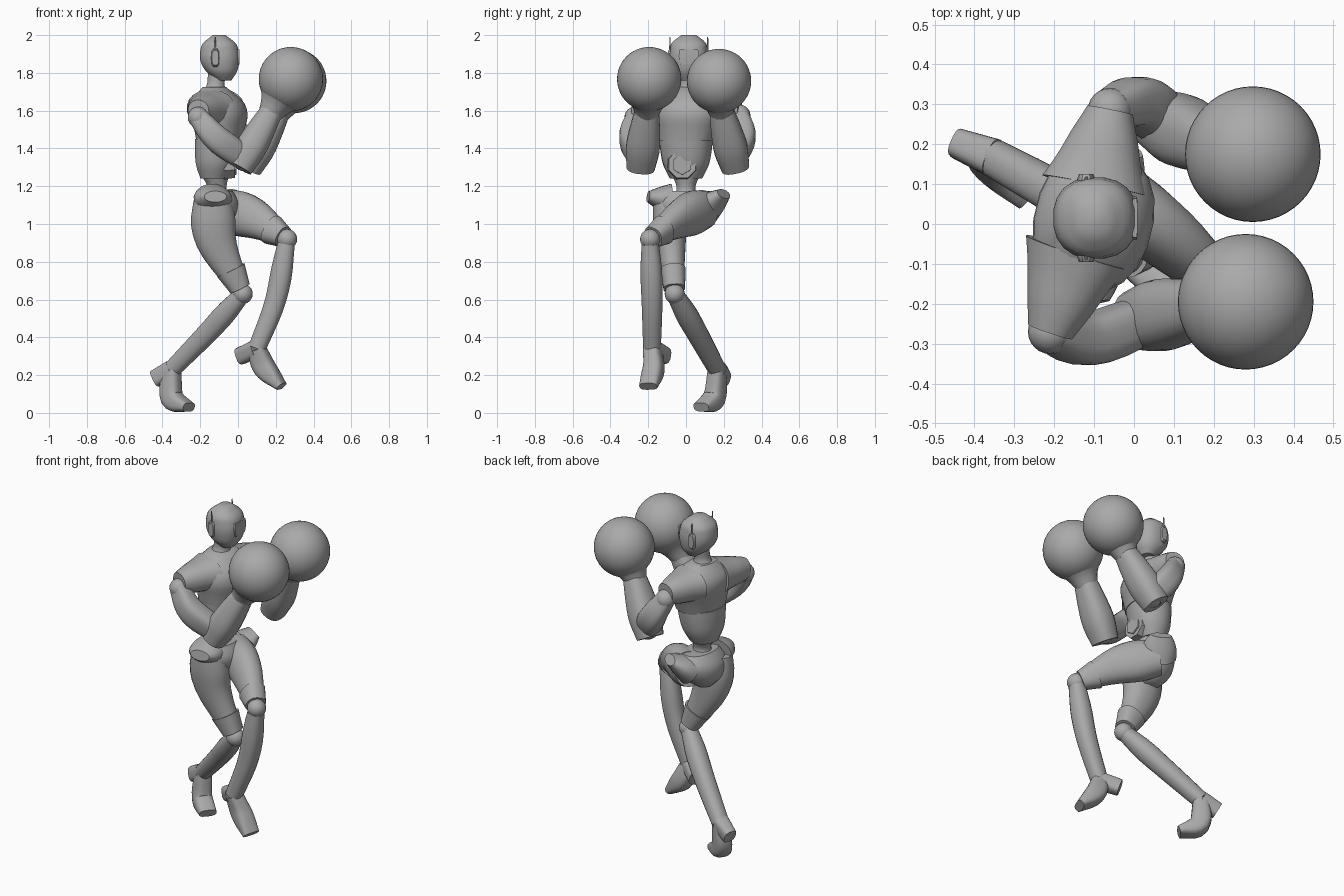
import bpy, bmesh, math
from mathutils import Vector

cube = bpy.data.objects.get("Cube")
if cube:
    bpy.data.objects.remove(cube, do_unlink=True)

grey = bpy.data.materials.new("plain grey")
grey.use_nodes = True
tone = (.4, .4, .4, 1)
grey.diffuse_color = tone
grey.node_tree.nodes["Principled BSDF"].inputs["Base Color"].default_value = tone

UP = Vector((0, 0, 1))
LEFTWARD = Vector((0, 1, 0))
SHOULDER_LINE = Vector((.24, .97, 0))


def finish(name, bm, sharp_angle):
    bmesh.ops.recalc_face_normals(bm, faces=bm.faces)
    mesh = bpy.data.meshes.new(name)
    bm.to_mesh(mesh)
    bm.free()
    mesh.materials.append(grey)
    part = bpy.data.objects.new(name, mesh)
    bpy.context.collection.objects.link(part)
    bpy.ops.object.select_all(action="DESELECT")
    part.select_set(True)
    bpy.context.view_layer.objects.active = part
    bpy.ops.object.shade_smooth_by_angle(angle=math.radians(sharp_angle))


def spline(values, t):
    """Smooth curve through evenly spaced numbers or points, t from 0 to 1."""
    if len(values) == 1:
        return values[0]
    values = [values[0] * 2 - values[1], *values, values[-1] * 2 - values[-2]]
    spans = len(values) - 3
    i = min(int(t * spans), spans - 1)
    f = t * spans - i
    a, b, c, d = values[i:i + 4]
    return b + ((c - a) + ((a * 2 - b * 5 + c * 4 - d) + (b * 3 - a - c * 3 + d) * f) * f) * (f / 2)


def skin(name, path, widths, ratio=(1,), side=LEFTWARD, axis=None, sides=20, power=2, rings=10):
    """Skin rounded cross-sections along a path; ratio is depth over width."""
    bm = bmesh.new()
    path = [Vector(p) for p in path]
    loops = []
    for r in range(rings + 1):
        t = r / rings
        ahead, behind = spline(path, min(t + .05, 1)), spline(path, max(t - .05, 0))
        along = axis or (ahead - behind).normalized()
        across = (side - along * side.dot(along)).normalized()
        out = along.cross(across)
        width, depth = spline(widths, t), spline(widths, t) * spline(ratio, t)
        loop = []
        for k in range(sides):
            turn = math.tau * (k + .5) / sides
            c, s = math.cos(turn), math.sin(turn)
            c = math.copysign(abs(c) ** (2 / power), c)
            s = math.copysign(abs(s) ** (2 / power), s)
            loop.append(bm.verts.new(spline(path, t) + across * (c * width) + out * (s * depth)))
        loops.append(loop)
    for low, high in zip(loops, loops[1:]):
        for k in range(sides):
            n = (k + 1) % sides
            bm.faces.new((low[k], low[n], high[n], high[k]))
    bm.faces.new(loops[0])
    bm.faces.new(loops[-1])
    finish(name, bm, sharp_angle=40)


def ball(name, centre, radius, segments=24):
    bm = bmesh.new()
    bmesh.ops.create_uvsphere(bm, u_segments=segments, v_segments=segments // 2, radius=radius)
    bmesh.ops.translate(bm, verts=bm.verts, vec=centre)
    finish(name, bm, sharp_angle=60)


# Head: one tapering shell from chin to flattened crown, and a thin face plate
brow = Vector((-.098, .015, 1.9))
skin("head", [(-.075, .015, 1.76), (-.093, .015, 1.84), (-.098, .015, 1.92), (-.1, .015, 2)],
     (.05, .085, .098, .103, .1, .09, .04), ratio=(.8, 1, 1.02, .85), axis=UP, power=2.3, rings=16)
skin("neck", [(-.125, .01, 1.69), (-.118, .01, 1.74), (-.11, .015, 1.8)], (.07, .047, .05), axis=UP)
skin("visor", [(.002, .015, 1.845), (.002, .015, 1.925)], (.045, .055, .05),
     ratio=(.13,), axis=UP, sides=8, power=6)

# Ear pods with aerials
for label, way in (("left", LEFTWARD), ("right", -LEFTWARD)):
    root = brow - UP * .02 - Vector((.022, 0, 0)) + way * .085
    skin(label + "_ear", [root, root + way * .025], (.05, .05, .04), ratio=(.45,),
         side=UP, sides=10, power=3, rings=2)
    stem = root + way * .015
    skin(label + "_aerial", [stem, stem + UP * .11], (.006, .003), sides=6, rings=1)

# Torso: abdomen and chest shell
skin("abdomen", [(-.125, 0, 1.24), (-.105, 0, 1.45)], (.085, .12, .135, .142),
     ratio=(.85,), side=SHOULDER_LINE, axis=UP, power=2.2)
skin("chest", [(-.1, 0, 1.44), (-.1, .01, 1.58), (-.125, .015, 1.725)],
     (.147, .165, .185, .17, .08), ratio=(.8, .8, .75), side=SHOULDER_LINE, axis=UP, power=2.2)

# Belly buckle: framed hexagon
for name, lead, radius, corners in (("buckle_frame", 0, .085, 8), ("buckle", .008, .06, 6)):
    rim = Vector((lead - .015, -.02, 1.315))
    skin(name, [rim - Vector((.06, 0, 0)), rim], (radius, radius * .9),
         side=SHOULDER_LINE, sides=corners, rings=1)

# Waist and pelvis
skin("waist", [(-.115, 0, 1.13), (-.11, 0, 1.19), (-.12, 0, 1.25)], (.07, .05, .07), axis=UP)
skin("pelvis", [(-.125, 0, .96), (-.105, 0, 1.175)], (.05, .12, .155, .165, .13),
     ratio=(.9, .78, .6), axis=UP)

# Legs: hip flare, thigh, knee cuff, knee, shin, heel and foot
legs = {
    "left": dict(flare=(-.03, .2, 1.16), hip=(-.09, .1, 1.08), thigh=(.08, -.03, 1.03),
                 knee=(.26, -.19, .92), shin=(.2, -.18, .6), ankle=(.1, -.18, .34),
                 heel=(.01, -.11, .3), instep=(.14, -.17, .24), toe=(.23, -.2, .14)),
    "right": dict(flare=(-.12, -.2, 1.145), hip=(-.135, -.09, 1.13), thigh=(-.115, -.08, .91),
                  knee=(.025, -.06, .63), shin=(-.155, .055, .43), ankle=(-.35, .165, .23),
                  heel=(-.44, .2, .18), instep=(-.35, .15, .08), toe=(-.26, .08, .03)),
}
for label, joints in legs.items():
    at = {joint: Vector(place) for joint, place in joints.items()}
    thigh, knee, ankle = at["thigh"], at["knee"], at["ankle"]
    skin(label + "_hip_flare", [at["hip"], at["flare"]], (.085, .06, .03),
         ratio=(1.2, 1.6, 2), side=UP, sides=16)
    skin(label + "_thigh", [at["hip"], thigh, knee.lerp(thigh, .1)], (.085, .09, .08, .065, .053),
         ratio=(1.2, 1.35, 1.3, 1.05), power=2.2)
    skin(label + "_knee_cuff", [thigh.lerp(knee, .55), knee.lerp(thigh, .1)], (.068, .057),
         ratio=(1.2, 1), power=2.4)
    ball(label + "_knee", knee, .053)
    skin(label + "_shin", [knee.lerp(at["shin"], .08), at["shin"], ankle],
         (.046, .058, .056, .052, .047), power=2.3)
    foot_side = UP.cross(at["toe"] - at["heel"])
    skin(label + "_heel", [at["heel"], ankle], (.038, .048), ratio=(1.2, 1),
         side=foot_side, power=3)
    skin(label + "_foot", [ankle, at["instep"], at["toe"]], (.045, .05, .055, .05),
         ratio=(1, 1.15, .95, .5), side=foot_side, power=3)

# Arms: sleeve, shoulder, upper arm, elbow, forearm, wrist cuff and glove
arms = {
    "left": dict(shoulder=(-.06, .285, 1.575), bicep=(.01, .305, 1.46), elbow=(.085, .25, 1.345),
                 wrist=(.225, .185, 1.61), fist=(.298, .175, 1.757)),
    "right": dict(shoulder=(-.21, -.27, 1.565), bicep=(-.115, -.29, 1.455),
                  elbow=(.035, -.235, 1.345), wrist=(.185, -.205, 1.61), fist=(.28, -.195, 1.767)),
}
for label, joints in arms.items():
    shoulder, bicep, elbow, wrist, fist = map(Vector, joints.values())
    chest_top = Vector((-.115, .015, 1.63))
    skin(label + "_sleeve", [chest_top.lerp(shoulder, .3), shoulder + UP * .03],
         (.1, .088, .078, .062), ratio=(1.35, 1.15, .95), side=UP, power=2.2)
    ball(label + "_shoulder", shoulder, .056)
    skin(label + "_upper_arm", [shoulder, bicep, elbow], (.048, .06, .066, .058),
         ratio=(1.1,), power=3)
    ball(label + "_elbow", elbow, .066)
    skin(label + "_forearm", [elbow.lerp(wrist, -.18), wrist], (.075, .09, .08, .062),
         ratio=(.92,), power=2.5)
    skin(label + "_wrist_cuff", [wrist.lerp(fist, -.2), wrist.lerp(fist, .45)],
         (.062, .085, .125))
    ball(label + "_glove", fist, .17, segments=48)
